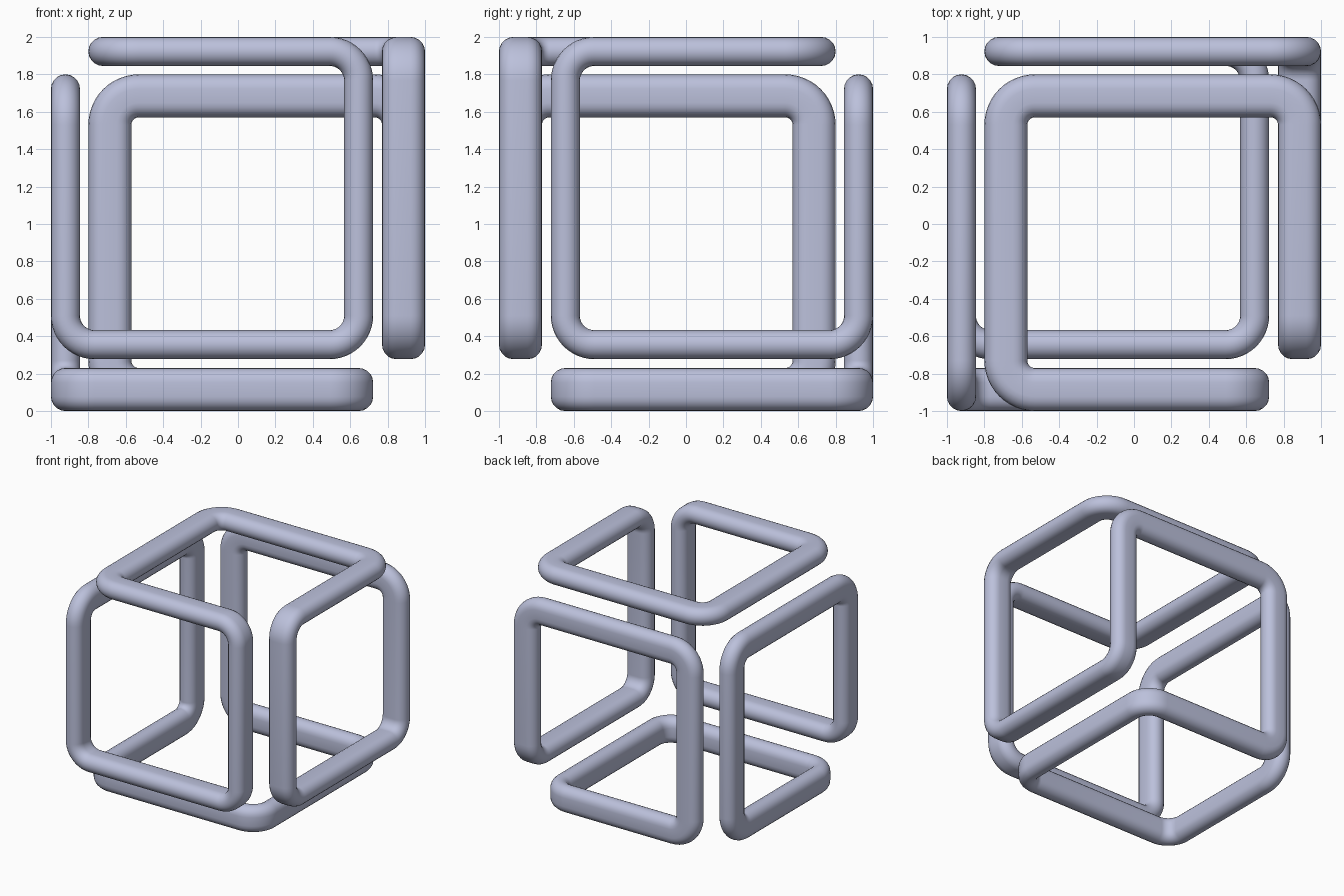
import bpy, bmesh, math
from mathutils import Vector, Quaternion

cube = bpy.data.objects.get("Cube")
if cube:
    bpy.data.objects.remove(cube, do_unlink=True)

RADIUS = 0.0775      # rounded edge of the band section
FLAT = 0.0375        # half length of the flat between the rounded edges
BEND = 0.155         # centre-line bend radius
ARC_STEPS, BEND_STEPS = 10, 12

mat = bpy.data.materials.new("pale_lavender_grey")
colour = (0.50, 0.53, 0.71, 1.0)
mat.use_nodes = True
mat.diffuse_color = colour
bsdf = mat.node_tree.nodes["Principled BSDF"]
bsdf.inputs["Base Color"].default_value = colour
bsdf.inputs["Roughness"].default_value = 0.5

# One third of the closed path: a loop around one cube face plus its links
OUT, WIDE, IN, FAR = 0.9225, 0.885, 0.645, 0.685
third = [Vector(p) for p in (
    (IN, -WIDE, OUT), (-FAR, -WIDE, OUT), (-FAR, FAR, OUT),
    (WIDE, FAR, OUT), (WIDE, -IN, OUT), (WIDE, -IN, -IN))]


def turn(p):
    """Third of a turn about the cube's body diagonal."""
    return Vector((-p.y, p.z, -p.x))


second = [turn(p) for p in third]
corners = third + second + [turn(p) for p in second]

# Stadium section as (across the width, across the thickness)
section = []
for side in (1, -1):
    for i in range(ARC_STEPS + 1):
        a = math.pi * (i / ARC_STEPS - 0.5)
        section.append((side * (FLAT + RADIUS * math.cos(a)),
                        side * RADIUS * math.sin(a)))

# Sweep the section round every bend, carrying its width direction along
bm = bmesh.new()
rings = []
width = Vector((0, 1, 0))
for i, corner in enumerate(corners):
    t_in = (corner - corners[i - 1]).normalized()
    t_out = (corners[(i + 1) % len(corners)] - corner).normalized()
    axis = t_in.cross(t_out)
    centre = corner + (t_out - t_in) * BEND
    for k in range(BEND_STEPS + 1):
        q = Quaternion(axis, math.pi / 2 * k / BEND_STEPS)
        pos = centre + q @ (-t_out * BEND)
        w = q @ width
        n = (q @ t_in).cross(w)
        rings.append([bm.verts.new(pos + w * u + n * v + Vector((0, 0, 1)))
                      for u, v in section])
    width = Quaternion(axis, math.pi / 2) @ width

count = len(section)
for i, ring in enumerate(rings):
    following = rings[(i + 1) % len(rings)]
    for j in range(count):
        k = (j + 1) % count
        bm.faces.new((ring[j], ring[k], following[k], following[j]))
bmesh.ops.recalc_face_normals(bm, faces=bm.faces)
for face in bm.faces:
    face.smooth = True

mesh = bpy.data.meshes.new("looped_cube_band")
bm.to_mesh(mesh)
bm.free()
mesh.materials.append(mat)
band = bpy.data.objects.new("looped_cube_band", mesh)
bpy.context.collection.objects.link(band)
